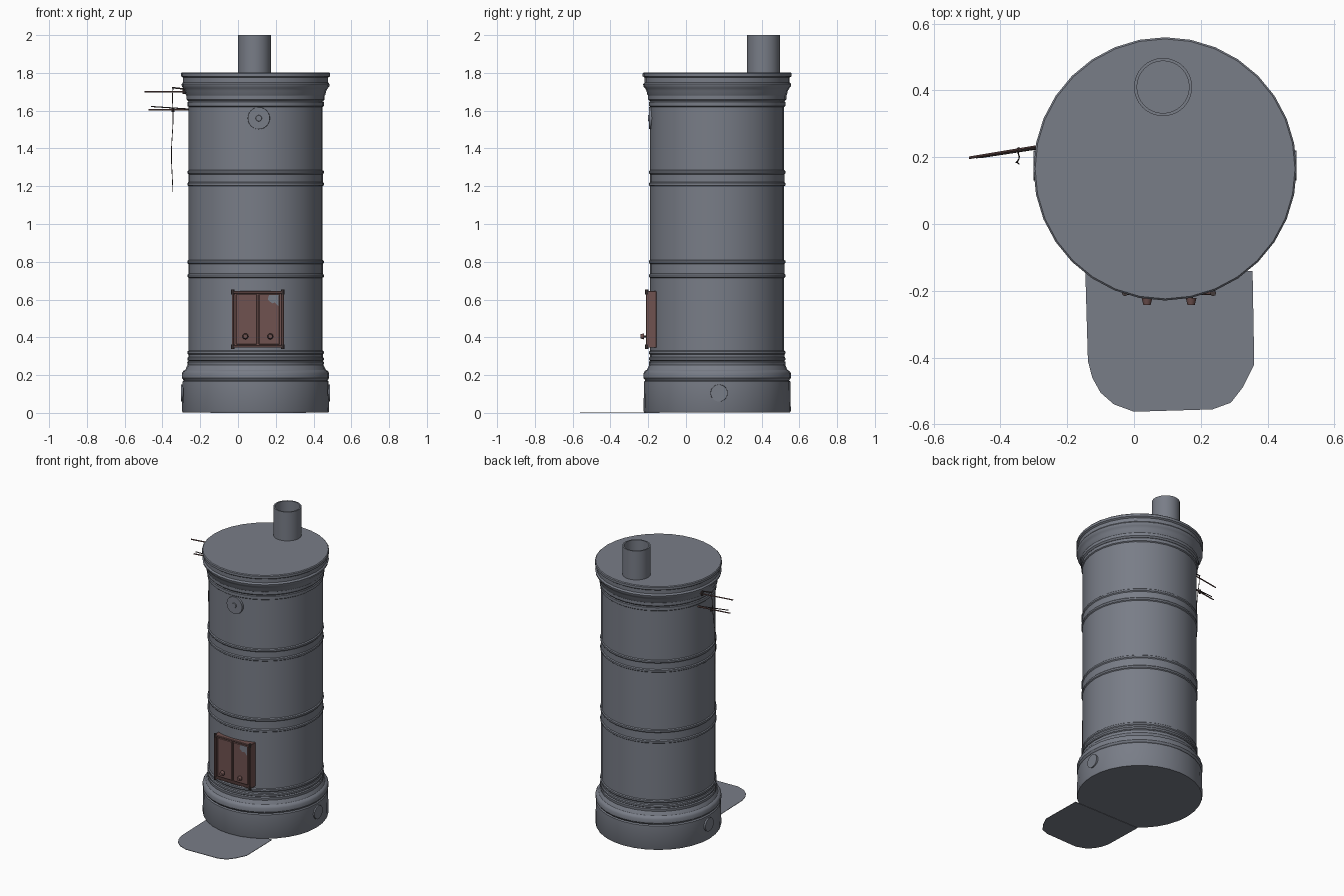
import bpy, bmesh, math
from mathutils import Vector

if "Cube" in bpy.data.objects:
    bpy.data.objects.remove(bpy.data.objects["Cube"])

CX, CY = 0.093, 0.165


def mat(name, r, g, b):
    m = bpy.data.materials.new(name)
    m.diffuse_color = (r, g, b, 1)
    m.use_nodes = True
    m.node_tree.nodes["Principled BSDF"].inputs["Base Color"].default_value = m.diffuse_color
    return m


STEEL = mat("grey steel", 0.19, 0.205, 0.243)
RUST = mat("rust brown", 0.16, 0.085, 0.08)
DARK = mat("dark iron", 0.06, 0.045, 0.045)


def finish(name, bm, material, smooth=True):
    bmesh.ops.recalc_face_normals(bm, faces=bm.faces)
    me = bpy.data.meshes.new(name)
    bm.to_mesh(me)
    bm.free()
    ob = bpy.data.objects.new(name, me)
    bpy.context.collection.objects.link(ob)
    me.materials.append(material)
    if smooth:
        bpy.ops.object.select_all(action='DESELECT')
        ob.select_set(True)
        bpy.context.view_layer.objects.active = ob
        bpy.ops.object.shade_smooth_by_angle(angle=math.radians(32))
    return ob


def lathe(name, profile, material, centre, n=32):
    """Spin an (r, z) profile about a vertical axis."""
    bm = bmesh.new()
    vs = [bm.verts.new((r, 0, z)) for r, z in profile]
    es = [bm.edges.new(p) for p in zip(vs, vs[1:])]
    bmesh.ops.spin(bm, geom=vs + es, cent=(0, 0, 0), axis=(0, 0, 1),
                   angle=2 * math.pi, steps=n, use_duplicate=False)
    bmesh.ops.remove_doubles(bm, verts=bm.verts, dist=1e-4)
    bmesh.ops.translate(bm, verts=bm.verts, vec=(*centre, 0))
    return finish(name, bm, material)


def box(name, x0, x1, y0, y1, z0, z1, material, bevel=0.0):
    bm = bmesh.new()
    bmesh.ops.create_cube(bm, size=1)
    for v in bm.verts:
        v.co = ((x0 + x1) / 2 + v.co.x * (x1 - x0), (y0 + y1) / 2 + v.co.y * (y1 - y0),
                (z0 + z1) / 2 + v.co.z * (z1 - z0))
    if bevel:
        bmesh.ops.bevel(bm, geom=bm.edges[:], offset=bevel, segments=1, affect='EDGES')
    return finish(name, bm, material, False)


def rod(name, a, b, r1, r2, material, n=8):
    a, b = Vector(a), Vector(b)
    bm = bmesh.new()
    bmesh.ops.create_cone(bm, cap_ends=True, segments=n, radius1=r1, radius2=r2,
                          depth=(b - a).length)
    q = Vector((0, 0, 1)).rotation_difference(b - a)
    for v in bm.verts:
        v.co = q @ v.co + (a + b) / 2
    return finish(name, bm, material)


# Base drum with stepped shoulder
lathe("base", [(0, 0.002), (0.386, 0.002), (0.39, 0.01), (0.387, 0.165), (0.381, 0.172),
               (0.39, 0.185), (0.39, 0.21), (0.383, 0.222), (0.372, 0.228), (0.362, 0.25),
               (0.355, 0.26), (0, 0.26)], STEEL, (CX, CY))


# Body shell with raised bands at the section joints
def band(z0, z1):
    return [(0.355, z0), (0.361, z0 + 0.005), (0.361, z0 + 0.016), (0.356, z0 + 0.022),
            (0.356, z1 - 0.022), (0.361, z1 - 0.016), (0.361, z1 - 0.005), (0.355, z1)]


body = [(0, 0.25), (0.36, 0.25), (0.362, 0.27)]
for z0, z1 in ((0.275, 0.33), (0.715, 0.81), (1.20, 1.285)):
    body += band(z0, z1)
body += [(0.355, 1.62), (0.361, 1.625), (0.361, 1.645), (0.355, 1.65), (0.355, 1.66), (0, 1.66)]
lathe("body_shell", body, STEEL, (CX, CY))

# Cornice and lid
lathe("cornice", [(0, 1.65), (0.357, 1.65), (0.366, 1.66), (0.366, 1.68), (0.37, 1.685),
                  (0.374, 1.705), (0.383, 1.72), (0.39, 1.728), (0.392, 1.74), (0.384, 1.75),
                  (0.384, 1.775), (0.394, 1.782), (0.394, 1.798), (0.389, 1.803), (0, 1.803)],
      STEEL, (CX, CY))

# Open flue pipe
lathe("flue_pipe", [(0, 1.806), (0.078, 1.806), (0.078, 2.0), (0.087, 2.0), (0.087, 1.79)],
      STEEL, (0.087, 0.41))

# Floor plate with rounded front corners
outline = [(0.355, -0.14), (-0.145, -0.14), (-0.145, -0.17), (-0.138, -0.41), (-0.125, -0.46),
           (-0.10, -0.505), (-0.06, -0.54), (0.0, -0.562), (0.235, -0.555), (0.29, -0.535),
           (0.325, -0.49), (0.36, -0.42)]
bm = bmesh.new()
f = bm.faces.new([bm.verts.new((x, y, 0)) for x, y in outline])
ext = bmesh.ops.extrude_face_region(bm, geom=[f])
for v in ext["geom"]:
    if isinstance(v, bmesh.types.BMVert):
        v.co.z = 0.003
finish("floor_plate", bm, STEEL, False)

# Fire door: frame, two leaves, hinges and knobs
DX = 0.105
box("door_backing", DX - 0.13, DX + 0.13, -0.198, -0.155, 0.345, 0.645, RUST)
for name, s in (("left", -1), ("right", 1)):
    xo = DX + s * 0.132
    box("door_stile_" + name, xo - 0.006, xo + 0.006, -0.212, -0.157, 0.345, 0.645, RUST, 0.002)
    xa, xb = sorted((DX + s * 0.004, DX + s * 0.116))
    box("door_leaf_" + name, xa, xb, -0.208, -0.195, 0.362, 0.63, RUST, 0.004)
    for z in (0.35, 0.64):
        rod("hinge_%s_%d" % (name, z * 100), (xo, -0.207, z - 0.012), (xo, -0.207, z + 0.012),
            0.009, 0.009, DARK)
    kx = DX + s * 0.066
    rod("knob_stem_" + name, (kx, -0.2, 0.405), (kx, -0.225, 0.405), 0.006, 0.006, DARK)
    rod("knob_" + name, (kx, -0.222, 0.405), (kx, -0.242, 0.405), 0.016, 0.011, RUST, 12)
for name, z in (("bottom", 0.351), ("top", 0.639)):
    box("door_rail_" + name, DX - 0.135, DX + 0.135, -0.212, -0.16, z - 0.006, z + 0.006, RUST, 0.002)
# Worn paint on the upper right door corner
bm = bmesh.new()
bm.faces.new([bm.verts.new((DX + x, -0.2088, z)) for x, z in
              ((0.06, 0.625), (0.052, 0.6), (0.075, 0.58), (0.09, 0.585), (0.108, 0.565), (0.111, 0.625))])
finish("door_worn_patch", bm, STEEL, False)

# Round cleaning cover high on the front
rod("cleaning_cover", (0.11, -0.17, 1.56), (0.11, -0.197, 1.56), 0.06, 0.058, STEEL, 24)
rod("cover_boss", (0.11, -0.19, 1.56), (0.11, -0.202, 1.56), 0.02, 0.015, STEEL, 12)

# Round inspection covers on both sides of the base
rod("base_cover_right", (CX + 0.36, 0.175, 0.105), (CX + 0.394, 0.175, 0.105), 0.047, 0.045, STEEL, 20)
rod("base_cover_left", (CX - 0.36, 0.175, 0.105), (CX - 0.394, 0.175, 0.105), 0.047, 0.045, STEEL, 20)

# Damper rods sticking out to the left
rod("upper_rod", (-0.26, 0.237, 1.70), (-0.494, 0.198, 1.70), 0.004, 0.004, RUST)
rod("lower_rod", (-0.24, 0.237, 1.605), (-0.474, 0.2, 1.605), 0.004, 0.004, RUST)
rod("upper_rod_link", (-0.26, 0.232, 1.712), (-0.35, 0.218, 1.722), 0.004, 0.004, DARK)
rod("lower_rod_link", (-0.25, 0.232, 1.608), (-0.46, 0.2, 1.622), 0.003, 0.003, DARK)
for name, x, y, z in (("upper", -0.285, 0.233, 1.70), ("lower", -0.345, 0.222, 1.605)):
    rod(name + "_rod_collar", (x, y, z - 0.012), (x, y, z + 0.012), 0.008, 0.008, DARK)

# Hanging pull wire
cu = bpy.data.curves.new("pull_wire", 'CURVE')
cu.dimensions = '3D'
cu.bevel_depth = 0.002
cu.bevel_resolution = 1
pts = [(-0.343, 0.222, 1.722), (-0.35, 0.215, 1.68), (-0.342, 0.205, 1.6), (-0.345, 0.19, 1.5),
       (-0.357, 0.182, 1.36), (-0.347, 0.185, 1.25), (-0.345, 0.18, 1.17)]
sp = cu.splines.new('NURBS')
sp.points.add(len(pts) - 1)
for p, c in zip(sp.points, pts):
    p.co = (*c, 1)
sp.use_endpoint_u = True
cu.materials.append(DARK)
bpy.context.collection.objects.link(bpy.data.objects.new("pull_wire", cu))
